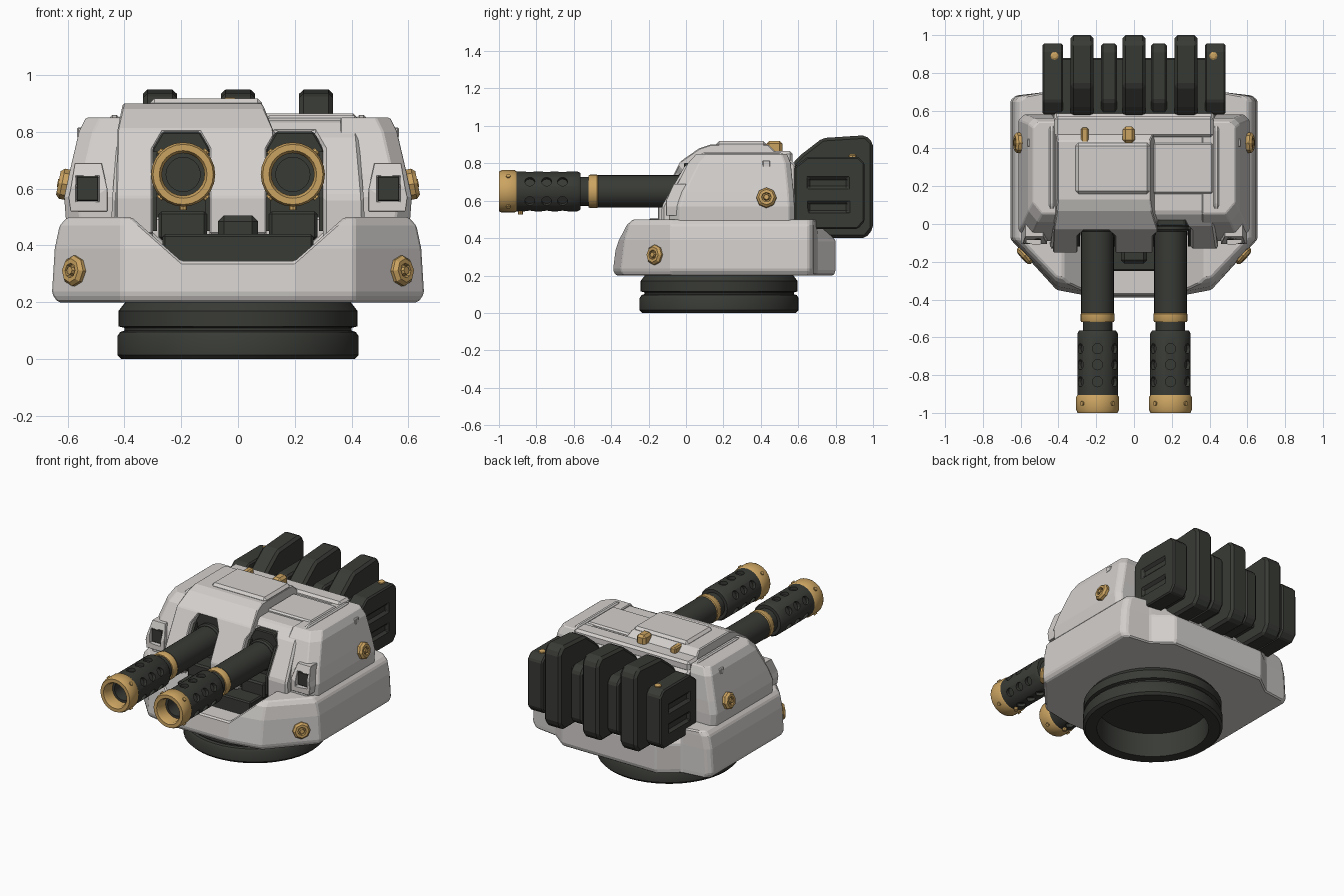
import bpy, bmesh, math
from mathutils import Vector

if "Cube" in bpy.data.objects:
    bpy.data.objects.remove(bpy.data.objects["Cube"])


def material(name, rgb):
    m = bpy.data.materials.new(name)
    m.diffuse_color = (*rgb, 1)
    m.use_nodes = True
    m.node_tree.nodes["Principled BSDF"].inputs["Base Color"].default_value = m.diffuse_color
    return m


GREY = material("light grey armour", (0.65, 0.625, 0.605))
DARK = material("dark gunmetal", (0.040, 0.043, 0.036))
GOLD = material("brass", (0.60, 0.37, 0.12))


def finish(bm, name, mat, bevel=0.0, mirror=False, smooth=False):
    bmesh.ops.recalc_face_normals(bm, faces=bm.faces)
    me = bpy.data.meshes.new(name)
    bm.to_mesh(me)
    bm.free()
    ob = bpy.data.objects.new(name, me)
    bpy.context.collection.objects.link(ob)
    me.materials.append(mat)
    bpy.context.view_layer.objects.active = ob
    if smooth:
        bpy.ops.object.select_all(action='DESELECT')
        ob.select_set(True)
        bpy.ops.object.shade_smooth_by_angle(angle=math.radians(35))
    if bevel:
        b = ob.modifiers.new("bevel", 'BEVEL')
        b.width, b.segments, b.limit_method = bevel, 1, 'ANGLE'
        b.angle_limit = math.radians(25)
    if mirror:
        m = ob.modifiers.new("mirror", 'MIRROR')
        m.use_mirror_merge = False
    return ob


def add_loft(bm, rings, closed=False):
    vs = [[bm.verts.new(p) for p in r] for r in rings]
    n = len(vs[0])
    for a, b in list(zip(vs, vs[1:])) + ([(vs[-1], vs[0])] if closed else []):
        for i in range(n):
            bm.faces.new((a[i], a[(i + 1) % n], b[(i + 1) % n], b[i]))
    if not closed:
        bm.faces.new(vs[0])
        bm.faces.new(vs[-1])


def loft(name, rings, mat, bevel=0.01, mirror=False):
    bm = bmesh.new()
    add_loft(bm, rings)
    return finish(bm, name, mat, bevel, mirror)


def prism_x(name, pts, x0, x1, mat, bevel=0.01, mirror=False):
    return loft(name, [[(x, y, z) for y, z in pts] for x in (x0, x1)], mat, bevel, mirror)


def prism_y(name, pts, y0, y1, mat, bevel=0.01, mirror=False):
    return loft(name, [[(x, y, z) for x, z in pts] for y in (y0, y1)], mat, bevel, mirror)


def box(name, x, y, z, mat, bevel=0.008, mirror=False):
    pts = [(y[0], z[0]), (y[1], z[0]), (y[1], z[1]), (y[0], z[1])]
    return prism_x(name, pts, x[0], x[1], mat, bevel, mirror)


def add_lathe(bm, prof, origin, axis, n, closed=False):
    q = Vector(axis).to_track_quat('Z', 'Y')
    add_loft(bm, [[Vector(origin) + q @ Vector((r * math.cos(a), r * math.sin(a), h))
                   for a in (2 * math.pi * i / n for i in range(n))] for r, h in prof], closed)


def lathe(name, prof, origin, axis, mat, n=24, closed=False, mirror=False):
    bm = bmesh.new()
    add_lathe(bm, prof, origin, axis, n, closed)
    return finish(bm, name, mat, 0, mirror, n > 8)


def cut(ob, cutter, keep=False):
    m = ob.modifiers.new("cut", 'BOOLEAN')
    m.operation, m.object, m.solver = 'DIFFERENCE', cutter, 'EXACT'
    bpy.context.view_layer.objects.active = ob
    bpy.ops.object.modifier_move_to_index(modifier="cut", index=0)
    bpy.ops.object.modifier_apply(modifier="cut")
    if not keep:
        bpy.data.objects.remove(cutter)


# Turntable ring, hollow from below
lathe("turntable_ring", [(0.34, 0), (0.41, 0), (0.425, 0.015), (0.425, 0.08), (0.415, 0.095), (0.40, 0.1),
                         (0.40, 0.11), (0.42, 0.115), (0.42, 0.17), (0.405, 0.19), (0.38, 0.22), (0.34, 0.22)],
      (0, 0.177, 0), (0, 0, 1), DARK, 48, closed=True)
lathe("turntable_cap", [(0.36, 0.16), (0.36, 0.22)], (0, 0.177, 0), (0, 0, 1), DARK, 48)


# Lower hull
def hull_ring(z, s, yf, yr):
    half = [(0.2, yf), (0.41, yf + 0.04), (s, -0.08), (s, 0.655), (s - 0.03, 0.68), (0.46, 0.70), (0.34, yr)]
    return [(x, y, z) for x, y in half] + [(-x, y, z) for x, y in reversed(half)]


hull = loft("lower_hull", [hull_ring(0.2, 0.635, -0.375, 0.79), hull_ring(0.23, 0.655, -0.39, 0.80),
                           hull_ring(0.39, 0.645, -0.37, 0.80), hull_ring(0.47, 0.628, -0.345, 0.71),
                           hull_ring(0.50, 0.60, -0.32, 0.705)], GREY, 0.008)
cut(hull, prism_y("trough_cutter", [(-0.42, 0.54), (-0.2, 0.345), (0.2, 0.345), (0.42, 0.54)], -0.5, -0.05, DARK, 0))
box("gun_bay_floor", (-0.265, 0.265), (-0.25, 0.05), (0.33, 0.44), DARK)
box("centre_block", (-0.07, 0.07), (-0.21, -0.12), (0.42, 0.505), DARK, 0.02)
box("gun_bay_step", (0.11, 0.28), (-0.13, 0.06), (0.42, 0.52), DARK, 0.01, True)


# Upper body: wide shell and the raised left part, narrowing above z = zs
def shell(name, pts, x0, x1, taper0, taper1, zs):
    zmax = max(p[1] for p in pts)
    f = lambda z: max(0, (z - zs) / (zmax - zs))
    return loft(name, [[(x0 + taper0 * f(z), y, z) for y, z in pts],
                       [(x1 - taper1 * f(z), y, z) for y, z in pts]], GREY, 0.012)


body = shell("upper_body", [(-0.13, 0.37), (-0.13, 0.57), (-0.01, 0.78), (0.06, 0.84), (0.54, 0.84),
                            (0.59, 0.79), (0.59, 0.37)], -0.45, 0.45, 0.03, 0.03, 0.5)
raised = shell("raised_body", [(-0.15, 0.44), (-0.15, 0.57), (-0.03, 0.81), (0.07, 0.88), (0.13, 0.90),
                               (0.44, 0.90), (0.49, 0.85), (0.49, 0.44)], -0.43, 0.135, 0.025, 0.05, 0.79)


def arch(w, z0, z1):
    return [(0.2 - w, z0), (0.2 + w, z0), (0.2 + w, z1 - 0.06), (0.2 + w - 0.035, z1),
            (0.2 - w + 0.035, z1), (0.2 - w, z1 - 0.06)]


bm = bmesh.new()
for s in (1, -1):
    add_loft(bm, [[(s * x, y, z) for x, z in arch(0.1, 0.3, 0.80)] for y in (-0.5, 0.05)])
cutter = finish(bm, "arch_cutter", DARK)
cut(body, cutter, True)
cut(raised, cutter)
prism_y("gun_mantlet", arch(0.101, 0.42, 0.801), -0.012, 0.08, DARK, 0.006, True)
# Dark lips lining the gun openings
for i, x in enumerate((0.1, 0.285)):
    prism_x("opening_lining_%d" % i, [(-0.12, 0.45), (-0.12, 0.57), (-0.03, 0.73), (0.06, 0.73), (0.06, 0.45)],
            x, x + 0.015, DARK, 0, True)

# Roof panels
box("roof_hatch", (-0.31, 0.085), (0.16, 0.43), (0.86, 0.918), GREY, 0.016)
box("roof_panel_right", (0.10, 0.42), (0.16, 0.43), (0.82, 0.858), GREY, 0.01)
box("roof_rear_band", (-0.42, 0.42), (0.46, 0.57), (0.80, 0.865), GREY, 0.015)
box("roof_latch_small", (-0.28, -0.24), (0.43, 0.51), (0.85, 0.90), GOLD)
box("roof_latch_large", (-0.06, 0.005), (0.43, 0.515), (0.85, 0.92), GOLD, 0.015)


# Side pods with front windows
def pod_ring(z, x, yf, yr):
    return [(0.36, yf, z), (x - 0.05, yf, z), (x, yf + 0.06, z), (x, yr - 0.03, z), (x - 0.03, yr, z), (0.36, yr, z)]


pod = loft("side_pod", [pod_ring(0.48, 0.605, -0.09, 0.58), pod_ring(0.57, 0.612, -0.09, 0.58),
                        pod_ring(0.65, 0.595, -0.065, 0.575), pod_ring(0.80, 0.56, 0.01, 0.56),
                        pod_ring(0.85, 0.535, 0.055, 0.54)], GREY, 0.008, True)
prism_x("pod_shoulder", [(0.0, 0.7), (0.06, 0.84), (0.1, 0.86), (0.5, 0.86), (0.54, 0.84), (0.54, 0.7)],
        0.42, 0.45, GREY, 0.008, True)
frame = [(0.46, 0.52), (0.59, 0.52), (0.597, 0.57), (0.59, 0.60), (0.575, 0.69), (0.48, 0.69), (0.46, 0.60)]
window_frame = loft("window_frame", [[(x, -0.107 + 0.45 * max(0, z - 0.60), z) for x, z in frame],
                                     [(x, 0.0, z) for x, z in frame]], GREY, 0.006, True)
cutter = box("window_cutter", (0.49, 0.57), (-0.2, -0.05), (0.555, 0.645), DARK, 0)
cut(window_frame, cutter, True)
cut(pod, cutter)
box("pod_window", (0.491, 0.569), (-0.085, -0.04), (0.556, 0.644), DARK, 0.004, True)
box("pod_side_plate", (0.53, 0.566), (0.41, 0.45), (0.78, 0.815), GREY, 0.004, True)

# Brass hex bolts
bolt = [(0.054, -0.02), (0.054, 0.012), (0.042, 0.025), (0.026, 0.025), (0.024, 0.012), (0.018, 0.012),
        (0.014, 0.028)]
lathe("pod_bolt", bolt, (0.608, 0.43, 0.615), (1, 0, 0.2), GOLD, 8, mirror=True)
lathe("hull_bolt", bolt, (0.573, -0.163, 0.31), (0.74, -0.67, 0.08), GOLD, 8, mirror=True)

# Twin barrels: tube, collar, perforated sleeve, brass muzzle
C, F = (0.193, 0, 0.65), (0, -1, 0)
lathe("barrel", [(0.087, -0.05), (0.087, 0.47), (0.078, 0.475), (0.078, 0.58)], C, F, DARK, mirror=True)
lathe("barrel_mount", [(0.098, -0.02), (0.098, 0.03), (0.09, 0.04)], C, F, DARK, mirror=True)
lathe("barrel_band", [(0.075, 0.47), (0.085, 0.47), (0.09, 0.477), (0.09, 0.512), (0.085, 0.52), (0.075, 0.52)],
      C, F, GOLD, closed=True, mirror=True)
sleeve = lathe("perforated_sleeve", [(0.06, 0.565), (0.098, 0.565), (0.107, 0.58), (0.107, 0.92), (0.06, 0.92)],
               C, F, DARK, closed=True, mirror=True)
bm = bmesh.new()
for k in range(6):
    a = math.radians(30 + 60 * k)
    d = Vector((math.cos(a), 0, math.sin(a)))
    for y in (-0.835, -0.745, -0.66):
        add_lathe(bm, [(0.027, 0.085), (0.027, 0.13)], Vector((C[0], y, C[2])), d, 12)
cut(sleeve, finish(bm, "hole_cutter", DARK))
lathe("bore_back", [(0.065, 0.6), (0.065, 0.8)], C, F, DARK, mirror=True)
lathe("muzzle_ring", [(0.075, 0.905), (0.106, 0.905), (0.113, 0.915), (0.113, 0.985), (0.106, 1.0), (0.084, 1.0),
                      (0.075, 0.985)], C, F, GOLD, closed=True, mirror=True)
bm = bmesh.new()
for k in range(4):
    a = math.radians(45 + 90 * k)
    d = Vector((math.cos(a), 0, math.sin(a)))
    add_lathe(bm, [(0.012, 0.1), (0.012, 0.12)], Vector((C[0], -0.95, C[2])), d, 8)
finish(bm, "muzzle_screws", GOLD, mirror=True)
lathe("sleeve_stud", [(0.013, 0.09), (0.013, 0.125)], (0.193, -0.885, 0.65), (0, 0, -1), GOLD, 8, mirror=True)

# Rear cooling fins
tall = [(0.57, 0.58), (0.57, 0.80), (0.62, 0.85), (0.73, 0.935), (0.96, 0.95), (1.0, 0.91), (1.0, 0.45),
        (0.96, 0.40), (0.58, 0.40)]
short = [(0.58, 0.46), (0.58, 0.78), (0.65, 0.835), (0.92, 0.835), (0.955, 0.80), (0.955, 0.49),
         (0.92, 0.45), (0.60, 0.45)]
prism_x("centre_fin", tall, -0.06, 0.06, DARK, 0.016)
prism_x("tall_fin", tall, 0.215, 0.335, DARK, 0.016, True)
prism_x("short_fin", short, 0.09, 0.175, DARK, 0.014, True)
outer = prism_x("outer_fin", short, 0.375, 0.485, DARK, 0.014, True)
for z in (0.565, 0.695):
    cut(outer, box("slot_cutter", (0.468, 0.6), (0.655, 0.865), (z - 0.025, z + 0.025), DARK, 0))
box("fin_core", (-0.42, 0.42), (0.56, 0.88), (0.48, 0.79), DARK)
lathe("fin_stud", [(0.022, 0), (0.022, 0.018), (0.012, 0.024)], (0.42, 0.89, 0.825), (0, 0, 1), GOLD, 8, mirror=True)
